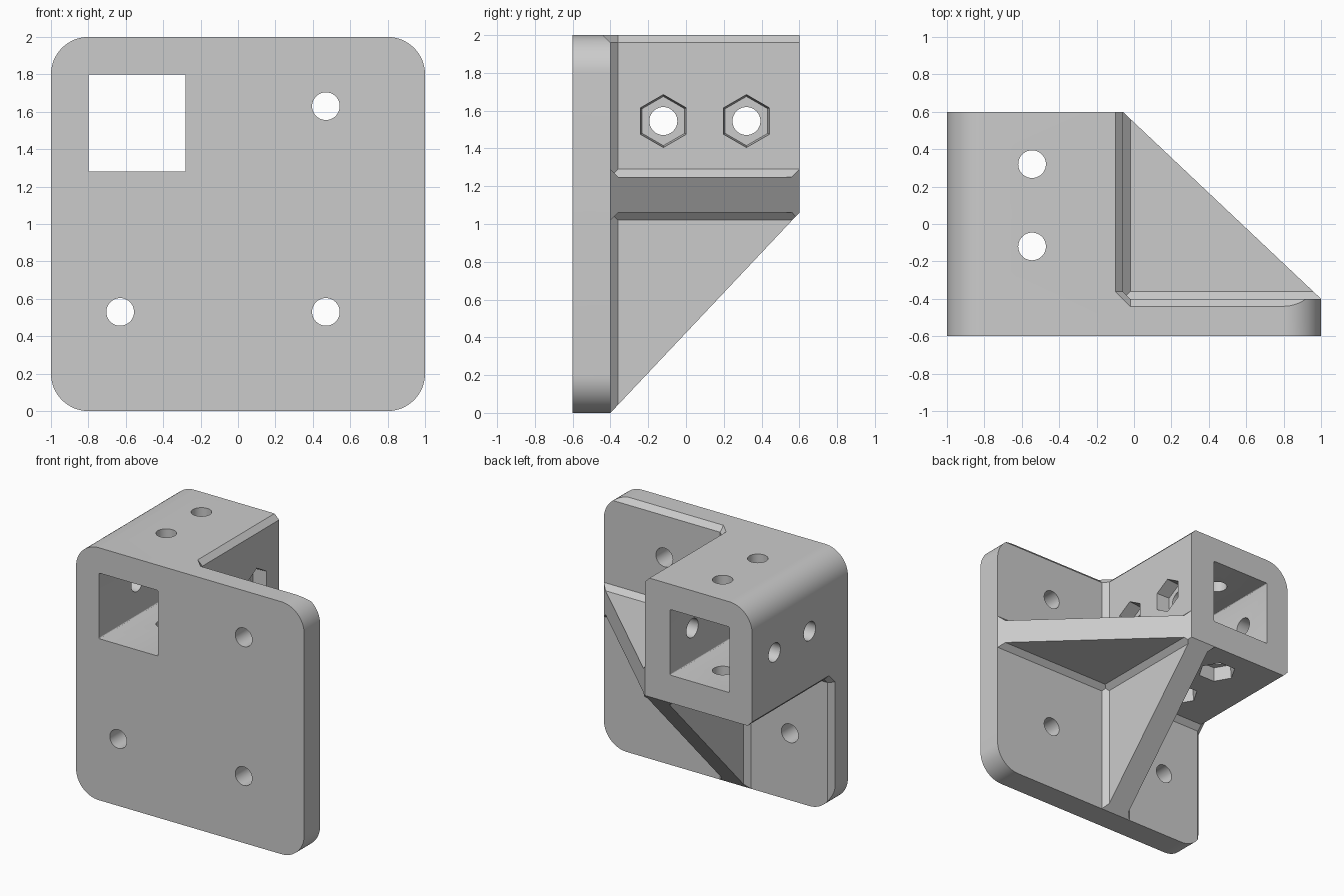
import bpy, bmesh, math

if "Cube" in bpy.data.objects:
    bpy.data.objects.remove(bpy.data.objects["Cube"])

C = 0.04            # chamfer size
FAR = 2.0           # reach of cutters beyond the body


def hull(name, points):
    """Convex solid around a set of points."""
    bm = bmesh.new()
    for p in points:
        bm.verts.new(p)
    bmesh.ops.convex_hull(bm, input=bm.verts[:])
    bmesh.ops.dissolve_limit(bm, angle_limit=math.radians(0.5),
                             verts=bm.verts[:], edges=bm.edges[:])
    bmesh.ops.recalc_face_normals(bm, faces=bm.faces[:])
    mesh = bpy.data.meshes.new(name)
    bm.to_mesh(mesh)
    bm.free()
    obj = bpy.data.objects.new(name, mesh)
    bpy.context.collection.objects.link(obj)
    return obj


def diagonal(points):
    """Mirror across the diagonal symmetry plane of the bracket."""
    return [(1 - z, y, 1 - x) for x, y, z in points]


def rounded_block(x0, x1, z0, z1, r, y0, y1, seg):
    pts = []
    corners = [(x1 - r, z1 - r), (x0 + r, z1 - r), (x0 + r, z0 + r), (x1 - r, z0 + r)]
    for q, (cx, cz) in enumerate(corners):
        for i in range(seg + 1):
            a = math.pi / 2 * (q + i / seg)
            pts += [(cx + r * math.cos(a), y, cz + r * math.sin(a)) for y in (y0, y1)]
    return pts


def ring(x, y, z, r, n):
    """Ring of points around the x axis, one point straight up."""
    return [(x, y + r * math.sin(2 * math.pi * i / n), z + r * math.cos(2 * math.pi * i / n))
            for i in range(n)]


def corner_pocket(origin, sign):
    """Open pocket whose three inner edges are chamfered."""
    h = C / 2
    local = [(0, C, C), (C, 0, C), (C, C, 0), (h, h, h), (FAR, FAR, FAR)]
    for p in [(FAR, 0, C), (FAR, C, 0), (FAR, FAR, 0)]:
        local += [p, (p[2], p[0], p[1]), (p[1], p[2], p[0])]
    return [tuple(o + s * v for o, s, v in zip(origin, sign, p)) for p in local]


# Body: rounded block that everything is cut from
body = hull("corner_bracket", rounded_block(-1, 1, 0, 2, 0.2, -0.6, 0.6, 16))
grey = bpy.data.materials.new("grey plastic")
grey.diffuse_color = (0.6, 0.6, 0.6, 1)
grey.use_nodes = True
grey.node_tree.nodes["Principled BSDF"].inputs["Base Color"].default_value = grey.diffuse_color
body.data.materials.append(grey)

cuts = []

# Pockets beside, below and between the gussets
upper = corner_pocket((-0.06, -0.4, 1.25), (1, 1, 1))
cuts += [upper, diagonal(upper), corner_pocket((-0.06, -0.4, 1.06), (1, 1, -1))]

# Slanted outer faces of the gussets
slope = [(x, y, z) for x, y in ((-0.166, 0.7), (1.106, -0.5), (1.106, 0.7))
         for z in (-0.5, 2.5)]
cuts += [slope, diagonal(slope)]

# Chamfered outer edges along the plate and tube
flare = []
for z, d in ((2 - C, 0), (2 + C, 2 * C)):
    flare += [(-0.06 - d, 0.7, z), (-0.06 - d, -0.36, z), (-0.02, -0.4 - d, z),
              (1.2, -0.4 - d, z), (1.2, 0.7, z)]
cuts += [flare, diagonal(flare)]

# Square tube opening
cuts.append(rounded_block(-0.8, -0.28, 1.28, 1.8, 0.01, -0.8, 0.8, 3))

# Plate screw holes
for x, z in ((-0.63, 0.53), (0.47, 0.53), (0.47, 1.63)):
    cuts.append([(x + px, y, z + pz) for y in (-0.7, -0.2)
                 for _, px, pz in ring(0, 0, 0, 0.074, 40)])

# Tube bolt holes with hexagonal nut recesses
for y in (-0.12, 0.32):
    bolt = ring(-1.1, y, 1.545, 0.074, 40) + ring(0.1, y, 1.545, 0.074, 40)
    nut = (ring(0.02, y, 1.545, 0.14, 6) + ring(-0.06, y, 1.545, 0.14, 6)
           + ring(-0.17, y, 1.545, 0.13, 6))
    cuts += [bolt, diagonal(bolt), nut, diagonal(nut)]

# Apply every cut
bpy.context.view_layer.objects.active = body
body.select_set(True)
for pts in cuts:
    cutter = hull("cutter", pts)
    cutter.hide_render = True
    mod = body.modifiers.new("cut", 'BOOLEAN')
    mod.operation = 'DIFFERENCE'
    mod.solver = 'EXACT'
    mod.object = cutter
    bpy.ops.object.modifier_apply(modifier=mod.name)
    bpy.data.objects.remove(cutter, do_unlink=True)

bpy.ops.object.shade_smooth_by_angle(angle=math.radians(25))
